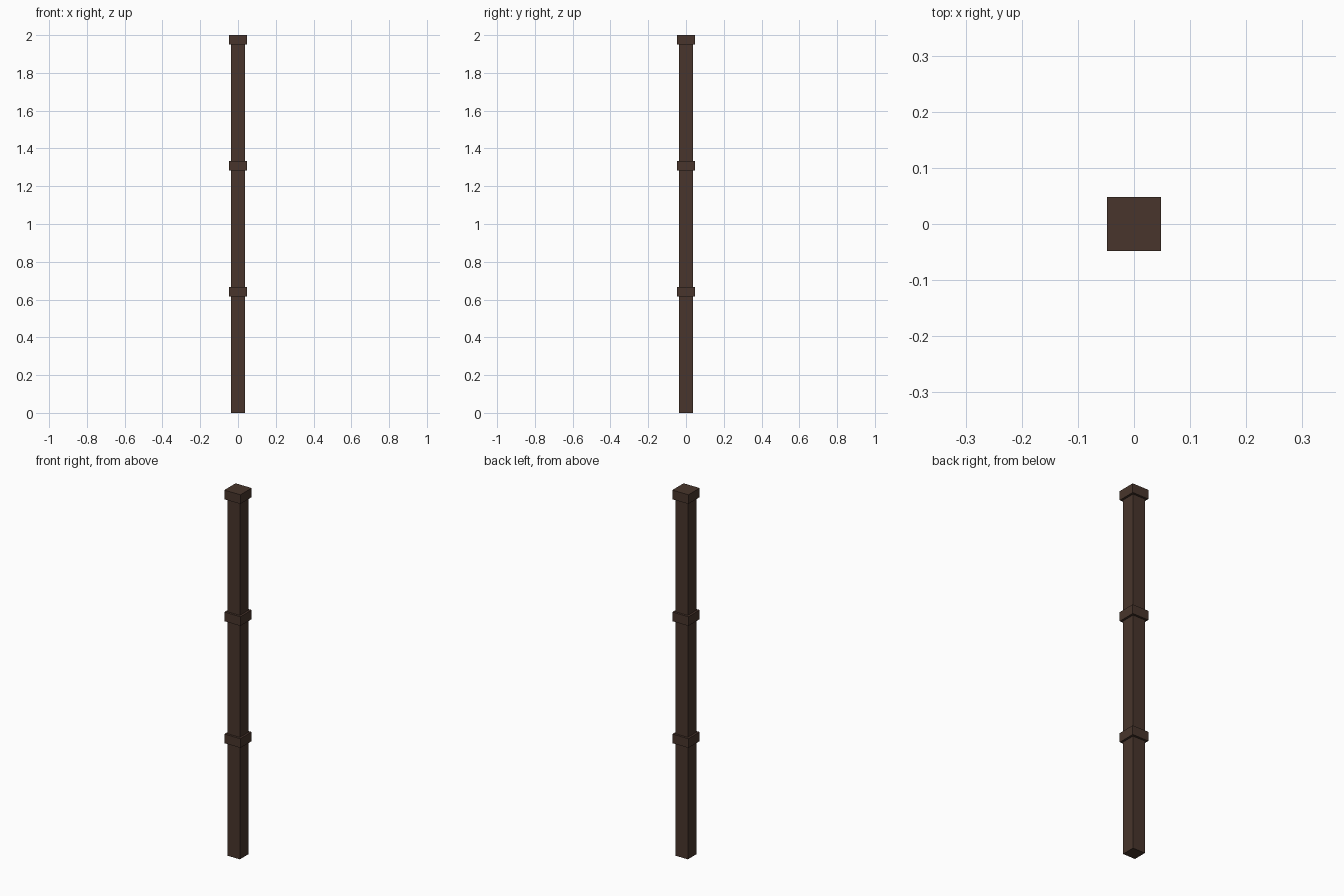
import bpy

if "Cube" in bpy.data.objects:
    bpy.data.objects.remove(bpy.data.objects["Cube"])

SEGMENT = 2.0 / 3      # three equal stacked segments
COLLAR_H = 0.05
SHAFT_W = 0.074
COLLAR_W = 0.097

wood = bpy.data.materials.new("dark_wood")
wood.diffuse_color = (0.065, 0.036, 0.025, 1)
wood.use_nodes = True
wood.node_tree.nodes["Principled BSDF"].inputs["Base Color"].default_value = wood.diffuse_color


def box(name, width, z0, z1):
    bpy.ops.mesh.primitive_cube_add(size=1, location=(0, 0, (z0 + z1) / 2))
    ob = bpy.context.object
    ob.name = name
    ob.scale = (width, width, z1 - z0)
    bpy.ops.object.transform_apply(location=False, rotation=False, scale=True)
    ob.data.materials.append(wood)
    return ob


# Square shaft, ending under the top cap
box("post_shaft", SHAFT_W, 0, 2 - COLLAR_H)

# Wider square collar at the top of every segment, the last one being the cap
for i, name in enumerate(("lower_collar", "upper_collar", "top_cap"), 1):
    top = i * SEGMENT
    box(name, COLLAR_W, top - COLLAR_H, top)
